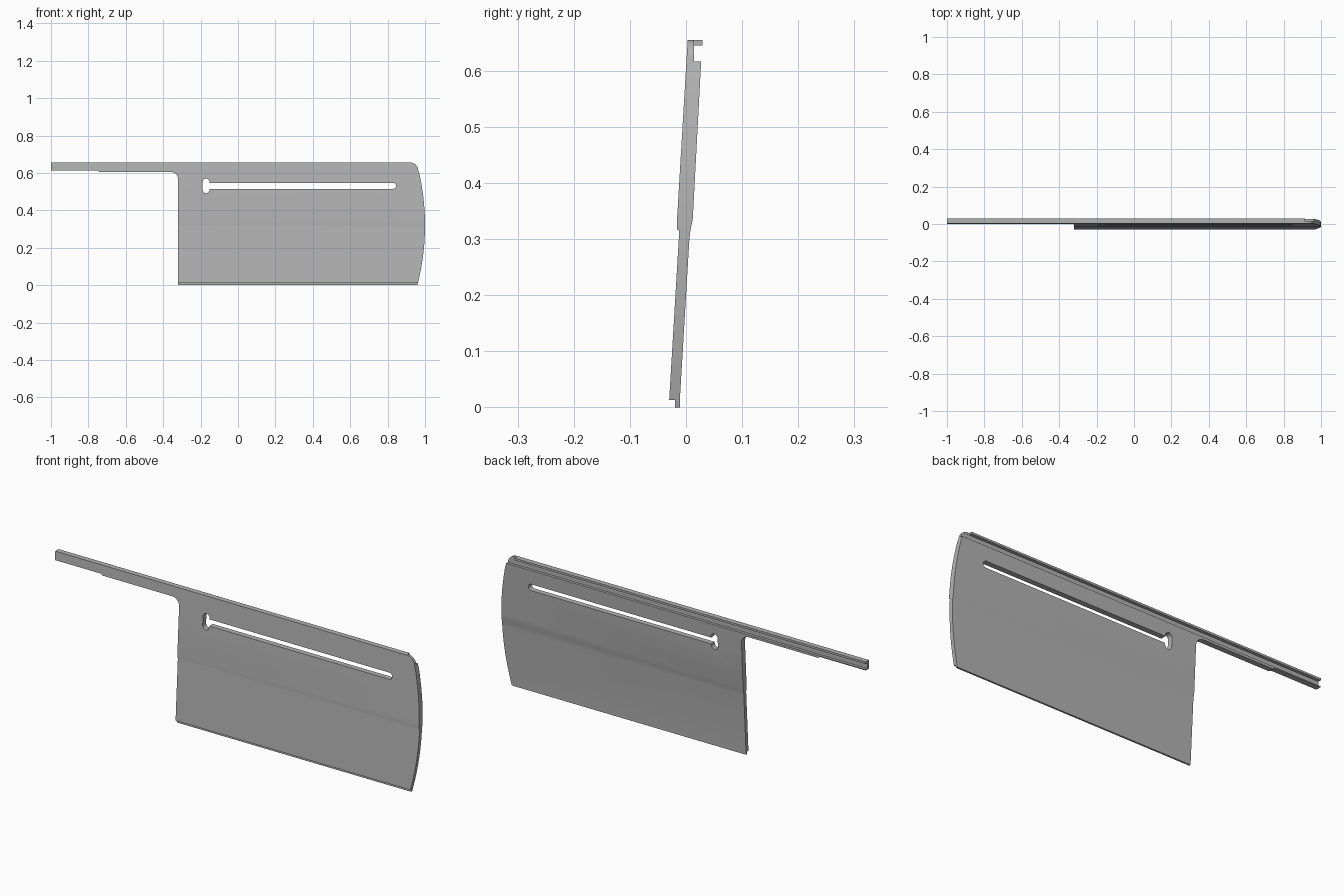
import bpy, bmesh
from math import sin, cos, pi, radians

old = bpy.data.objects.get("Cube")
if old:
    bpy.data.objects.remove(old, do_unlink=True)

# One flat grey for the whole plate
grey = bpy.data.materials.new("plain_grey")
grey.use_nodes = True
colour = (0.45, 0.45, 0.45, 1)
grey.diffuse_color = colour
grey.node_tree.nodes["Principled BSDF"].inputs["Base Color"].default_value = colour


def prism(name, points, place, lo, hi):
    """Extrude a closed 2D outline; place(u, v, d) gives the 3D position."""
    bm = bmesh.new()
    rings = [[bm.verts.new(place(u, v, d)) for u, v in points] for d in (lo, hi)]
    bm.faces.new(rings[0])
    bm.faces.new(rings[1])
    n = len(points)
    for i in range(n):
        j = (i + 1) % n
        bm.faces.new((rings[0][i], rings[0][j], rings[1][j], rings[1][i]))
    bmesh.ops.recalc_face_normals(bm, faces=bm.faces)
    mesh = bpy.data.meshes.new(name)
    bm.to_mesh(mesh)
    bm.free()
    mesh.materials.append(grey)
    obj = bpy.data.objects.new(name, mesh)
    bpy.context.collection.objects.link(obj)
    return obj


def along_x(y, z, d):
    return (d, y, z)


def along_y(x, z, d):
    return (x, d, z)


def arc(cx, cz, rx, rz, a0, a1, n=10):
    angles = [radians(a0 + (a1 - a0) * i / n) for i in range(n + 1)]
    return [(cx + rx * cos(a), cz + rz * sin(a)) for a in angles]


def cut(obj, cutter, operation):
    bpy.context.view_layer.objects.active = obj
    mod = obj.modifiers.new("cut", 'BOOLEAN')
    mod.operation = operation
    mod.solver = 'EXACT'
    mod.object = cutter
    cutter.hide_render = True
    bpy.ops.object.modifier_apply(modifier=mod.name)
    bpy.data.objects.remove(cutter, do_unlink=True)


# Leaning cross-section: bottom tongue, lapped lower board, upper board, top channel
section = [
    (-0.020, 0), (-0.011, 0), (-0.011, 0.013), (0.006, 0.300), (0.008, 0.317),
    (0.012, 0.335), (0.027, 0.617), (0.014, 0.617), (0.014, 0.645),
    (0.029, 0.645), (0.029, 0.655), (0.003, 0.655), (-0.016, 0.335),
    (-0.016, 0.317), (-0.012, 0.315), (-0.030, 0.013), (-0.020, 0.013),
]
panel = prism("slotted_panel", section, along_x, -1, 1.1)

# Face outline: bowed right end, rounded corner, long arm on the left
bow = [(1 - 0.4 * (z - 0.32) ** 2, z)
       for z in [-0.05 + 0.65 * i / 24 for i in range(25)]]
outline = [(-0.32, -0.05)] + bow
outline += arc(0.92, 0.615, 0.043, 0.041, 0, 90)
outline += [(0.92, 0.7), (-1.1, 0.7), (-1.1, 0.612), (-0.75, 0.612), (-0.74, 0.605)]
outline += arc(-0.36, 0.565, 0.04, 0.04, 90, 0)
cut(panel, prism("outline_cutter", outline, along_y, -0.2, 0.2), 'INTERSECT')

# Long slot and its upright keyhole
slot = arc(0.829, 0.531, 0.016, 0.016, -90, 90) + [(-0.17, 0.547), (-0.17, 0.515)]
cut(panel, prism("slot_cutter", slot, along_y, -0.2, 0.2), 'DIFFERENCE')
keyhole = (arc(-0.171, 0.552, 0.018, 0.018, 0, 180)
           + arc(-0.171, 0.510, 0.018, 0.018, 180, 360))
cut(panel, prism("keyhole_cutter", keyhole, along_y, -0.2, 0.2), 'DIFFERENCE')

# Top flange stops short of the rounded corner
notch = [(0.915, 0.63), (1.2, 0.63), (1.2, 0.7), (0.915, 0.7)]
cut(panel, prism("flange_cutter", notch, along_y, 0.0145, 0.2), 'DIFFERENCE')

# Crisp edges, smooth curved ends
bpy.ops.object.select_all(action='DESELECT')
panel.select_set(True)
bpy.context.view_layer.objects.active = panel
bpy.ops.object.shade_smooth_by_angle(angle=radians(25))
